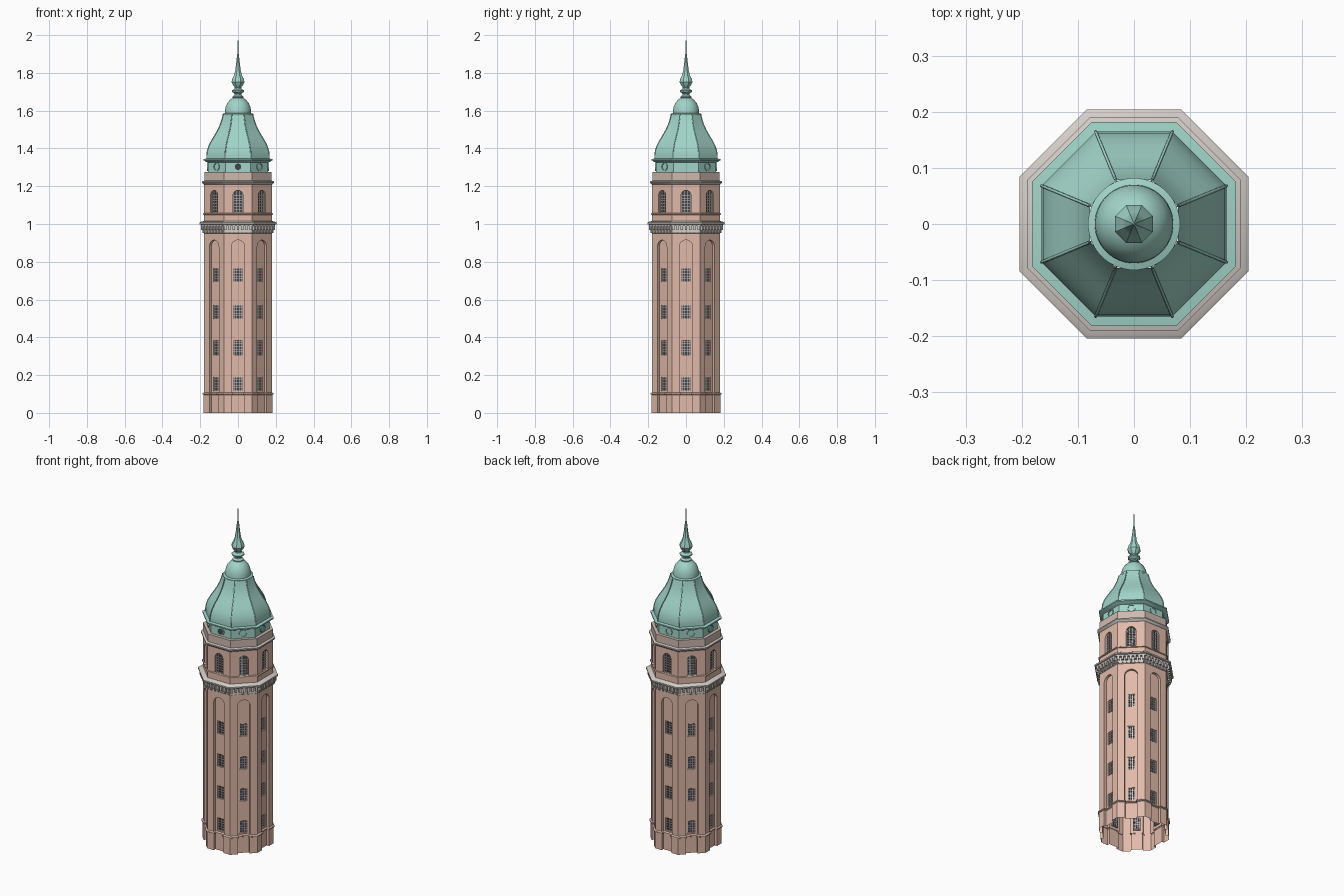
import bpy, bmesh
from math import pi, cos, sin, tan, sqrt
from mathutils import Matrix, Vector

if "Cube" in bpy.data.objects:
    bpy.data.objects.remove(bpy.data.objects["Cube"])

T = tan(pi / 8)


def mat(name, rgb):
    m = bpy.data.materials.new(name)
    m.diffuse_color = (*rgb, 1)
    m.use_nodes = True
    m.node_tree.nodes["Principled BSDF"].inputs["Base Color"].default_value = m.diffuse_color
    return m


BRICK = mat("brick", (0.75, 0.49, 0.40))
STONE = mat("stone", (0.66, 0.61, 0.58))
PARAPET = mat("weathered_brick", (0.62, 0.49, 0.43))
COPPER = mat("copper", (0.36, 0.66, 0.58))
DARK = mat("dark_glass", (0.06, 0.06, 0.07))


def finish(bm, name, material, recalc=True):
    if recalc:
        bmesh.ops.remove_doubles(bm, verts=bm.verts, dist=1e-5)
        bmesh.ops.recalc_face_normals(bm, faces=bm.faces)
    me = bpy.data.meshes.new(name)
    bm.to_mesh(me)
    bm.free()
    ob = bpy.data.objects.new(name, me)
    me.materials.append(material)
    bpy.context.collection.objects.link(ob)
    bpy.ops.object.select_all(action='DESELECT')
    ob.select_set(True)
    bpy.context.view_layer.objects.active = ob
    bpy.ops.object.shade_smooth_by_angle(angle=0.55)
    return ob


# Point on side i of the octagon: u along the side, r out from the axis
def P(i, u, r, z):
    return Matrix.Rotation(i * pi / 4, 3, 'Z') @ Vector((u, -r, z))


def loft(name, rings, material):
    bm = bmesh.new()
    rows = [[bm.verts.new(p) for p in ring] for ring in rings]
    n = len(rows[0])
    for a, b in zip(rows, rows[1:]):
        for k in range(n):
            j = (k + 1) % n
            bm.faces.new((a[k], a[j], b[j], b[k]))
    return finish(bm, name, material, False)


# Profile of (apothem, z) turned into an octagonal or round solid
def turned(name, profile, material, n=8):
    s = 1 / cos(pi / 8) if n == 8 else 1
    return loft(name, [[(r * s * cos(2 * pi * (k + .5) / n), r * s * sin(2 * pi * (k + .5) / n), z)
                        for k in range(n)] for r, z in profile], material)


def fill(bm, i, r, loops):
    edges = []
    for loop in loops:
        vs = [bm.verts.new(P(i, u, r, z)) for u, z in loop]
        edges += [bm.edges.new((vs[k - 1], vs[k])) for k in range(len(vs))]
    bmesh.ops.triangle_fill(bm, edges=edges, use_beauty=True, normal=P(i, 0, 1, 0))


def wall(bm, i, loop, r0, r1, closed=True):
    for k in range(0 if closed else 1, len(loop)):
        (u0, z0), (u1, z1) = loop[k - 1], loop[k]
        bm.faces.new([bm.verts.new(P(i, *p)) for p in
                      ((u0, r0, z0), (u1, r0, z1), (u1, r1, z1), (u0, r1, z0))])


def box(bm, i, u0, u1, r0, r1, z0, z1):
    loop = rect(u0, u1, z0, z1)
    fill(bm, i, r0, [loop])
    fill(bm, i, r1, [loop])
    wall(bm, i, loop, r0, r1)


def rect(u0, u1, z0, z1):
    return [(u0, z0), (u1, z0), (u1, z1), (u0, z1)]


def arch(w, z0, top, n=12):
    s = top - w
    return [(w, z0)] + [(w * cos(pi * k / n), s + w * sin(pi * k / n)) for k in range(n + 1)] + [(-w, z0)]


def circle(r, z, n=24):
    return [(r * cos(2 * pi * k / n), z + r * sin(2 * pi * k / n)) for k in range(n)]


A, NW, ND = 0.179, 0.035, 0.015
W = A * T
WZ = [0.116, 0.307, 0.497, 0.693]
shaft, belfry, glass, bars = (bmesh.new() for _ in range(4))
dentils, rings, oculus = (bmesh.new() for _ in range(3))

for i in range(8):
    # Shaft side with a tall arched niche holding four windows
    niche = arch(NW, 0.1, 0.915)
    fill(shaft, i, A, [[(W, 0.1), (W, 1.0), (-W, 1.0), (-W, 0.1)] + niche[::-1]])
    wall(shaft, i, niche, A, A - ND, False)
    holes = [rect(-.02, .02, z, z + .075) for z in WZ]
    fill(shaft, i, A - ND, [niche] + holes)
    for z, h in zip(WZ, holes):
        wall(shaft, i, h, A - ND, A - ND - .008)
        fill(glass, i, A - ND - .008, [h])
        g = A - ND - .009
        for u in (-.018, -.006, .006, .018):
            box(bars, i, u - .0015, u + .0015, g, g + .006, z, z + .075)
        for k in range(6):
            zz = z + .002 + k * .0142
            box(bars, i, -.02, .02, g, g + .005, zz - .0012, zz + .0012)

    # Upper storey side with an arched window
    win = arch(.026, 1.06, 1.178)
    fill(belfry, i, A, [rect(-W, W, 1.0, 1.225), win])
    wall(belfry, i, win, A, A - .012)
    fill(glass, i, A - .012, [win])
    g = A - .013
    for u in (-.0235, -.0085, .0085, .0235):
        box(bars, i, u - .0015, u + .0015, g, g + .006, 1.06, 1.151 + sqrt(.026 ** 2 - u * u))
    for k in range(7):
        zz = 1.062 + k * .015
        box(bars, i, -.025, .025, g, g + .005, zz - .0012, zz + .0012)

    # Corbel blocks under the main cornice
    for k in range(7):
        u = (k - 3) * .0225
        box(dentils, i, u - .006, u + .006, A, A + .018, .968, .992)
        box(dentils, i, u - .004, u + .004, A, A + .010, .952, .968)

    # Round openings in the copper drum
    out, inn = circle(.022, 1.303), circle(.017, 1.303)
    fill(rings, i, .165, [out, inn])
    wall(rings, i, out, .158, .165)
    wall(rings, i, inn, .158, .165)
fill(oculus, 0, .162, [circle(.018, 1.303)])

finish(shaft, "shaft", BRICK)
finish(belfry, "upper_storey", BRICK)
finish(glass, "window_glass", DARK)
finish(bars, "window_bars", STONE)
finish(dentils, "corbels", STONE)
finish(rings, "oculus_rings", COPPER)
finish(oculus, "front_oculus", DARK)


# Plinth following the notched footprint
def footprint(o, z):
    a, w = A + o, (A + o) * T
    n = NW - o
    return [P(i, u, r, z) for i in range(8)
            for u, r in ((-w, a), (-n, a), (-n, a - ND), (n, a - ND), (n, a))]


loft("plinth", [footprint(o, z) for o, z in
                ((.003, 0), (.003, .095), (.008, .098), (.008, .104), (0, .109))], BRICK)

# Stone courses and cornices
turned("frieze", [(A, .95), (.182, .952), (.182, .992)], STONE)
turned("main_cornice", [(A, .988), (.195, .990), (.197, .997), (.204, .999), (.204, 1.007),
                        (.196, 1.012), (A, 1.016)], STONE)
turned("sill_course", [(A, 1.048), (.184, 1.050), (.184, 1.056), (A, 1.059)], BRICK)
turned("upper_cornice", [(A, 1.208), (.184, 1.212), (.190, 1.219), (.190, 1.226), (.178, 1.230)], STONE)
turned("parapet", [(.178, 1.222), (.178, 1.275), (.155, 1.275)], PARAPET)

# Copper drum, ledge and bell-shaped roof
turned("drum", [(.16, 1.27), (.16, 1.335)], COPPER)
turned("roof_ledge", [(.16, 1.326), (.174, 1.332), (.182, 1.337), (.182, 1.344), (.164, 1.347)], COPPER)
DOME = [(.165, 1.345), (.165, 1.365), (.162, 1.388), (.153, 1.415), (.139, 1.442), (.122, 1.47),
        (.106, 1.498), (.094, 1.525), (.085, 1.552), (.078, 1.58)]
turned("roof", DOME, COPPER)

# Ribs along the roof ridges
for i in range(8):
    c = bpy.data.curves.new("roof_rib", 'CURVE')
    c.dimensions = '3D'
    c.bevel_depth = .0028
    c.bevel_resolution = 1
    s = c.splines.new('POLY')
    s.points.add(len(DOME) - 1)
    for p, (r, z) in zip(s.points, DOME):
        p.co = (*P(i, r * T, r, z), 1)
    c.materials.append(COPPER)
    bpy.context.collection.objects.link(bpy.data.objects.new("roof_rib", c))

# Round cap and octagonal spire
turned("cap", [(.07, 1.572), (.081, 1.575), (.082, 1.583), (.070, 1.587), (.069, 1.603), (.065, 1.622),
               (.057, 1.64), (.045, 1.655), (.03, 1.666), (.018, 1.672)], COPPER, 40)
turned("spire", [(.02, 1.664), (.029, 1.669), (.029, 1.675), (.018, 1.683), (.018, 1.69), (.032, 1.70),
                 (.033, 1.707), (.018, 1.716), (.017, 1.723), (.028, 1.738), (.034, 1.752), (.031, 1.768),
                 (.021, 1.787), (.015, 1.81), (.011, 1.84), (.006, 1.885), (.0025, 1.91), (.0008, 2.0)], COPPER)
